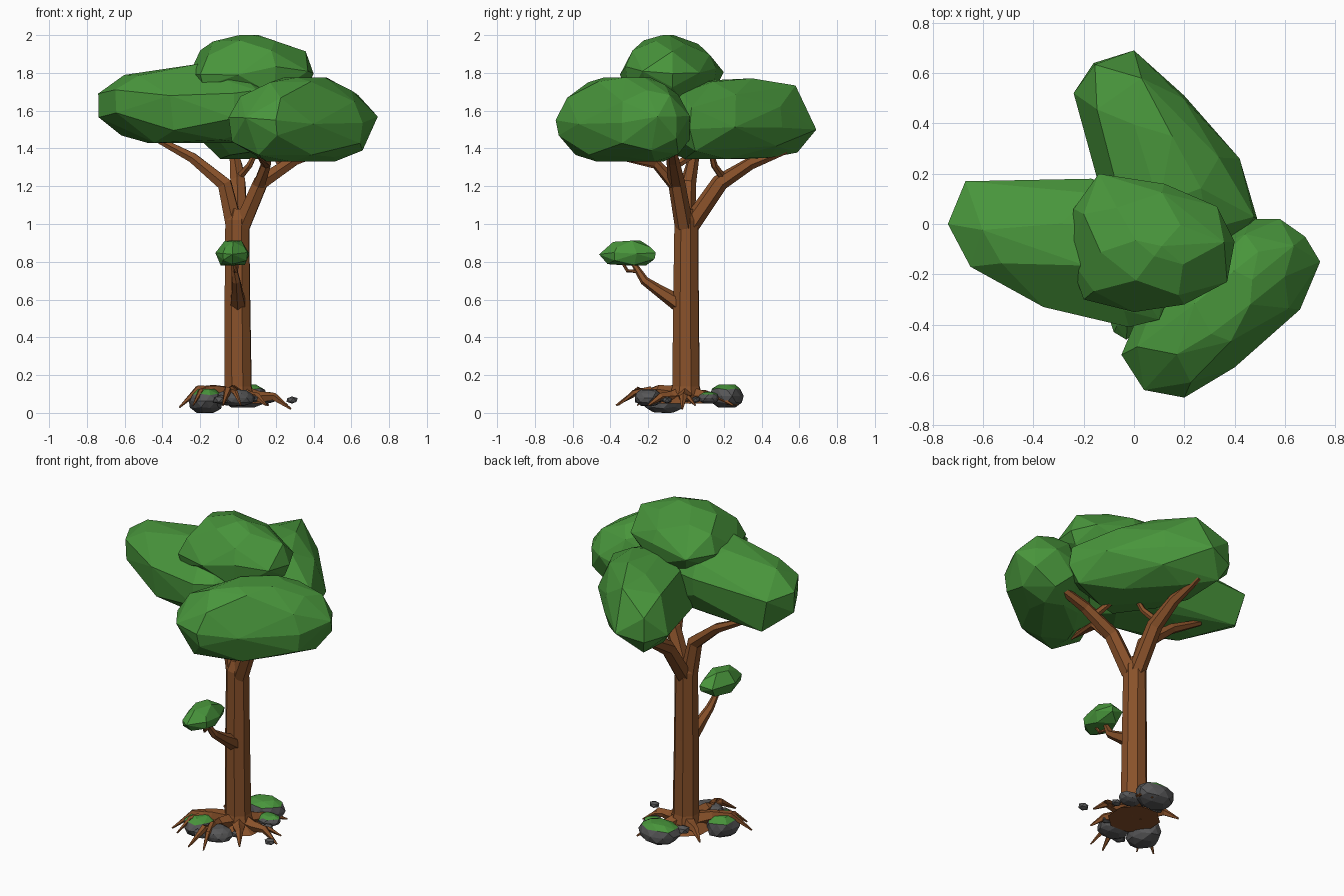
import bpy, bmesh, math, random
from mathutils import Vector, Matrix

if "Cube" in bpy.data.objects:
    bpy.data.objects.remove(bpy.data.objects["Cube"])

random.seed(4)


def material(name, r, g, b):
    m = bpy.data.materials.new(name)
    m.diffuse_color = (r, g, b, 1)
    m.use_nodes = True
    m.node_tree.nodes["Principled BSDF"].inputs["Base Color"].default_value = m.diffuse_color
    return m


LEAF = material("leaf_green", 0.065, 0.30, 0.044)
BARK = material("bark_brown", 0.25, 0.083, 0.023)
STONE = material("stone_grey", 0.095, 0.095, 0.097)


def finish(bm, name, *mats):
    bmesh.ops.recalc_face_normals(bm, faces=bm.faces[:])
    me = bpy.data.meshes.new(name)
    bm.to_mesh(me)
    bm.free()
    for m in mats:
        me.materials.append(m)
    ob = bpy.data.objects.new(name, me)
    bpy.context.collection.objects.link(ob)
    return ob


def foliage(name, outline, levels, jitter=0.025):
    """Faceted clump: hull of a plan outline scaled at each (z, scale, dx, dy) level."""
    bm = bmesh.new()
    c = sum((Vector(p) for p in outline), Vector((0, 0))) / len(outline)
    zs = [l[0] for l in levels]
    for i, (z, s, dx, dy) in enumerate(levels):
        for k, p in enumerate(outline):
            if s < 1 and (i + k) % 2:  # stagger the points of neighbouring levels
                continue
            j = random.uniform(-jitter, jitter) if s < 1 else 0
            q = c + (Vector(p) - c) * (s + min(j, 1 - s)) + Vector((dx, dy))
            zz = z + random.uniform(-jitter, jitter)
            bm.verts.new((q.x, q.y, min(max(zz, zs[0]), zs[-1])))
    bmesh.ops.convex_hull(bm, input=bm.verts[:])
    bmesh.ops.delete(bm, geom=[v for v in bm.verts if not v.link_faces], context='VERTS')
    bmesh.ops.dissolve_limit(bm, angle_limit=math.radians(6), verts=bm.verts[:], edges=bm.edges[:])
    return finish(bm, name, LEAF)


def limb(name, path, sides=6):
    """Tapered tube through (x, y, z, radius) points."""
    bm = bmesh.new()
    pts = [Vector(p[:3]) for p in path]
    rings = []
    for i, p in enumerate(pts):
        d = (pts[min(i + 1, len(pts) - 1)] - pts[max(i - 1, 0)]).normalized()
        u = Vector((0.05, 1, 0.02)).cross(d)
        if u.length < 0.3:
            u = Vector((1, 0, 0)).cross(d)
        u.normalize()
        v = d.cross(u)
        rings.append([bm.verts.new(p + path[i][3] * (u * math.cos(a) + v * math.sin(a)))
                      for a in (2 * math.pi * (k + 0.5) / sides for k in range(sides))])
    for a, b in zip(rings, rings[1:]):
        for k in range(sides):
            n = (k + 1) % sides
            bm.faces.new((a[k], a[n], b[n], b[k]))
    bm.faces.new(rings[0])
    bm.faces.new(rings[-1])
    return finish(bm, name, BARK)


def rock(name, pos, size, moss=False, sub=2):
    bm = bmesh.new()
    bmesh.ops.create_icosphere(bm, subdivisions=sub, radius=1)
    for v in bm.verts:
        v.co *= random.uniform(0.93, 1.06)
        v.co.z = max(min(v.co.z, 0.85), -0.85)
    bm.transform(Matrix.Translation(pos) @ Matrix.Diagonal((*size, 1)))
    bm.normal_update()
    if moss:  # green on the upward faces
        for f in bm.faces:
            f.material_index = int(f.normal.z > 0.66)
    return finish(bm, name, STONE, LEAF)


# Canopy clumps
foliage("left_foliage",
        [(-.74, 0), (-.67, .17), (-.17, .18), (.12, .1), (.2, -.15), (.1, -.38),
         (-.02, -.41), (-.36, -.33), (-.65, -.17)],
        [(1.43, .55, .03, 0), (1.48, .9, .01, 0), (1.58, .98, 0, 0), (1.69, 1, 0, 0),
         (1.77, .78, .03, 0), (1.85, .35, .09, .02)])
foliage("back_foliage",
        [(-.24, .52), (-.16, .64), (0, .69), (.2, .51), (.42, .26), (.49, .02),
         (.36, -.14), (.08, -.14), (-.13, .12)],
        [(1.345, .55, -.02, -.05), (1.40, .88, 0, 0), (1.49, 1, 0, 0), (1.6, .96, 0, 0),
         (1.71, .74, 0, 0), (1.775, .42, 0, -.03)])
foliage("front_right_foliage",
        [(-.05, -.52), (.04, -.66), (.2, -.69), (.4, -.57), (.66, -.34), (.74, -.15),
         (.68, -.05), (.58, .02), (.46, .02), (.24, -.13), (.03, -.33)],
        [(1.33, .5, 0, .02), (1.37, .8, 0, 0), (1.45, .97, 0, 0), (1.55, 1, 0, 0),
         (1.66, .84, 0, 0), (1.73, .62, 0, 0), (1.775, .36, 0, 0)])
foliage("top_foliage",
        [(-.26, -.13), (-.24, .06), (-.14, .2), (.12, .16), (.33, .07), (.4, -.07),
         (.37, -.23), (.2, -.32), (0, -.35), (-.2, -.3)],
        [(1.62, .6, 0, 0), (1.71, .92, 0, 0), (1.81, 1, 0, 0), (1.9, .86, 0, 0),
         (1.97, .52, -.02, 0), (2.0, .15, 0, 0)])
foliage("small_foliage",
        [(-.12, -.31), (-.08, -.43), (-.03, -.46), (.05, -.38), (.06, -.26),
         (.02, -.16), (-.06, -.17)],
        [(.78, .7, 0, 0), (.81, .95, 0, 0), (.845, 1, 0, 0), (.88, .8, 0, 0), (.912, .5, 0, 0)], .008)

# Trunk with flared foot
limb("trunk", [(0, 0, .05, .15), (0, 0, .09, .09), (0, 0, .14, .077), (-.003, 0, .6, .072),
               (-.004, .002, 1.02, .067), (0, .002, 1.08, .045)], 8)

# Main limbs and their side branches
limb("left_limb", [(-.02, 0, .99, .05), (-.07, .01, 1.21, .043), (-.24, .04, 1.35, .03),
                   (-.43, .06, 1.45, .018)])
limb("right_limb", [(.02, -.01, .99, .05), (.12, -.05, 1.22, .045), (.3, -.07, 1.34, .034),
                    (.56, -.08, 1.43, .02)])
limb("front_limb", [(.11, -.05, 1.2, .038), (.15, -.16, 1.32, .028), (.11, -.42, 1.37, .016)])
limb("right_twig", [(.24, -.07, 1.3, .024), (.2, .03, 1.36, .018), (.17, .09, 1.42, .012)])
limb("back_limb", [(0, .02, .99, .05), (0, .18, 1.22, .045), (-.01, .34, 1.32, .034),
                   (-.03, .53, 1.39, .02)])
limb("back_twig", [(0, .2, 1.24, .022), (.06, .15, 1.31, .018), (.1, .13, 1.39, .012)])
limb("low_branch", [(0, -.04, .58, .045), (-.005, -.14, .645, .032), (-.01, -.22, .7, .024),
                    (-.03, -.29, .81, .012)])
limb("low_twig", [(-.02, -.25, .75, .012), (-.01, -.31, .752, .01), (0, -.34, .8, .007)])

# Roots arching out from the foot: (x, y) tip, arch height, tip height
for i, (x, y, h, tip) in enumerate([(-.31, -.2, .125, .03), (-.08, -.37, .12, .04), (.28, -.02, .085, .02),
                                    (.16, .25, .085, .04), (-.2, .15, .1, .06), (.15, -.2, .085, .04)]):
    limb(f"root_{i + 1}", [(x * .12, y * .12, .095, .048), (x * .4, y * .4, h * .95, .034),
                           (x * .68, y * .68, h, .022), (x, y, tip, .005)], 5)
    if i < 4:  # forked end
        limb(f"rootlet_{i + 1}", [(x * .5, y * .5, h, .022),
                                  (x * .72 - y * .12, y * .72 + x * .12, h * .9, .015),
                                  (x * .92 - y * .24, y * .92 + x * .24, .04, .004)], 5)

# Rocks, the larger ones mossy
rock("back_rock", (.03, .215, .09), (.125, .09, .072), True)
rock("left_rock", (-.17, -.12, .063), (.09, .115, .074), True)
rock("front_rock", (-.01, -.2, .08), (.1, .075, .05))
rock("right_rock", (.13, .12, .08), (.07, .055, .036), True)
for i, (x, y, z, r) in enumerate([(.285, -.1, .068, .034), (.17, .05, .07, .032), (.09, -.14, .075, .035),
                                  (-.06, .12, .09, .045), (-.09, -.24, .07, .045), (.06, .1, .08, .045)]):
    rock(f"pebble_{i + 1}", (x, y, z), (r, r * .8, r * .65), sub=1)
